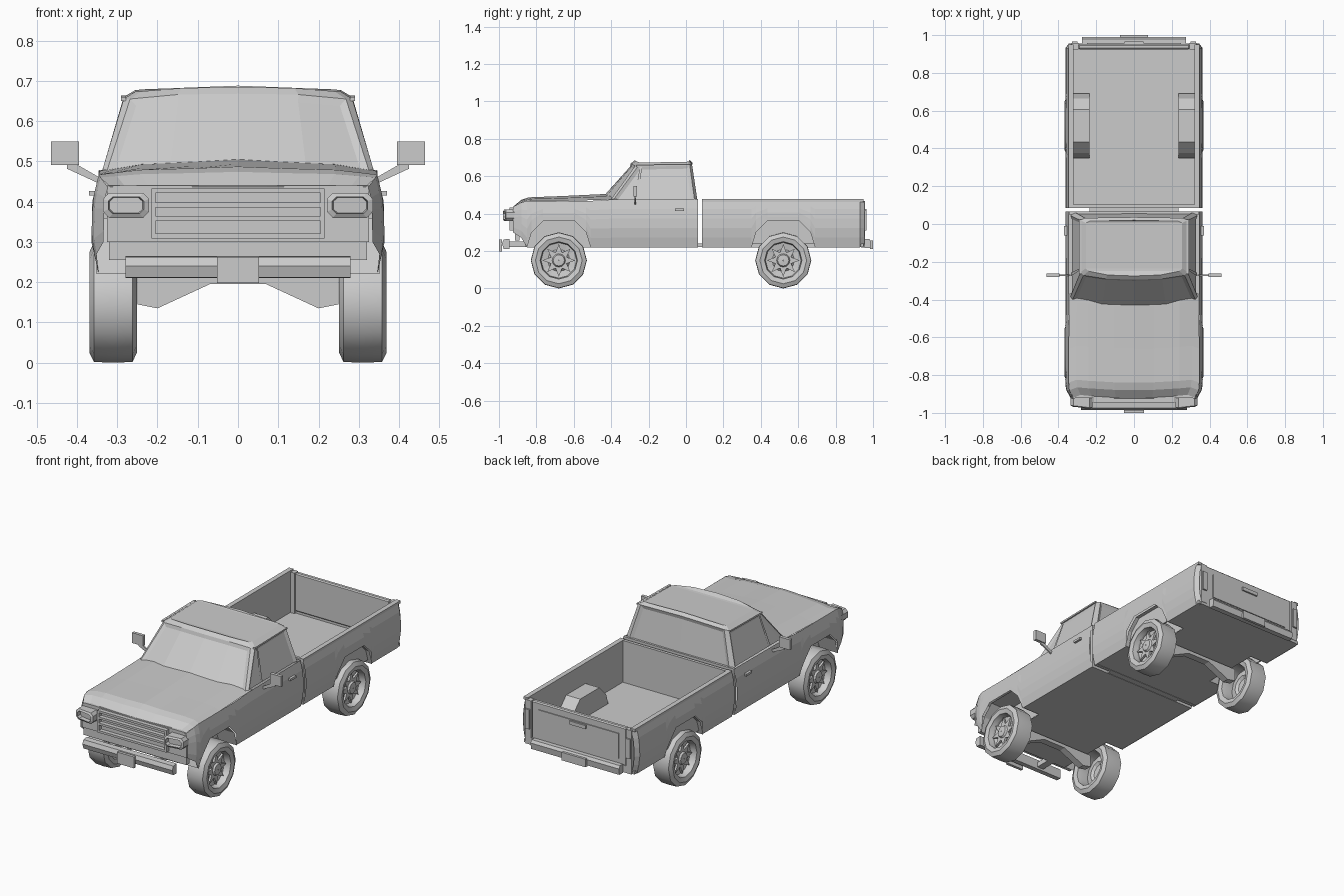
import bpy, bmesh, math
from mathutils import Vector

if "Cube" in bpy.data.objects:
    bpy.data.objects.remove(bpy.data.objects["Cube"])

WHEELS = (-0.68, 0.52)
ARCH = [(-.17, .22), (-.145, .30), (-.085, .36), (.085, .36), (.145, .30), (.17, .22)]


def mesh(name, verts, faces, mirror=False, bevel=0):
    me = bpy.data.meshes.new(name)
    me.from_pydata(verts, [], faces)
    bm = bmesh.new()
    bm.from_mesh(me)
    bmesh.ops.recalc_face_normals(bm, faces=bm.faces)
    bm.to_mesh(me)
    bm.free()
    ob = bpy.data.objects.new(name, me)
    bpy.context.collection.objects.link(ob)
    if bevel:
        b = ob.modifiers.new("bevel", 'BEVEL')
        b.width, b.segments = bevel, 1
    if mirror:
        ob.modifiers.new("mirror", 'MIRROR')
    return ob


def prism(name, prof, lo, hi, axis, **kw):
    """Extrude a 2D profile along x (profile y,z) or y (profile x,z)."""
    n = len(prof)
    put = (lambda p, d: (d, p[0], p[1])) if axis == 'x' else (lambda p, d: (p[0], d, p[1]))
    verts = [put(p, d) for d in (lo, hi) for p in prof]
    faces = [tuple(range(n)), tuple(range(n, 2 * n))]
    faces += [(i, (i + 1) % n, n + (i + 1) % n, n + i) for i in range(n)]
    return mesh(name, verts, faces, **kw)


def box(name, x, y, z, **kw):
    return prism(name, [(x[0], z[0]), (x[1], z[0]), (x[1], z[1]), (x[0], z[1])], y[0], y[1], 'y', **kw)


def grid(name, rows, **kw):
    n = len(rows[0])
    faces = [(r * n + c, r * n + c + 1, (r + 1) * n + c + 1, (r + 1) * n + c)
             for r in range(len(rows) - 1) for c in range(n - 1)]
    return mesh(name, [p for r in rows for p in r], faces, **kw)


def width(z):
    pts = [(.20, .342), (.24, .35), (.30, .364), (.40, .362), (.48, .343)]
    for (a, xa), (b, xb) in zip(pts, pts[1:]):
        if z <= b:
            return xa + (xb - xa) * (z - a) / (b - a)
    return pts[-1][1]


def side_panel(name, stations):
    rows = []
    for y, lo, hi, inset in stations:
        zs = [lo + (hi - lo) * t / 5 for t in range(6)]
        rows.append([(width(z) - inset, y, z) for z in zs])
    return grid(name, rows, mirror=True)


# Body sides with wheel arches
side_panel("cab_side", [(-.925, .30, .437, .03), (-.88, .27, .46, .006)]
           + [(WHEELS[0] + y, z, .468, 0) for y, z in ARCH]
           + [(-.40, .22, .475, 0), (.065, .22, .478, 0)])
side_panel("bed_side", [(.085, .22, .475, 0)]
           + [(WHEELS[1] + y, z, .475, 0) for y, z in ARCH]
           + [(.93, .22, .475, 0), (.955, .23, .465, .018)])

# Wheel housings: arch strip plus inner wall
for y0, tag in zip(WHEELS, ("front", "rear")):
    arch = [(y0 + y, z) for y, z in ARCH]
    n = len(arch)
    verts = [(x, y, z) for x in (.235, .352) for y, z in arch]
    mesh(tag + "_wheel_housing", verts,
         [tuple(range(n))] + [(i, i + 1, n + i + 1, n + i) for i in range(n - 1)], mirror=True)
    # Suspension crossmember
    half = [(.07, .195), (.2, .135), (.25, .145), (.25, .215)]
    prism(tag + "_crossmember", [(-x, z) for x, z in half[::-1]] + half, y0 - .02, y0 + .02, 'y')

# Hood with a centre crease and rounded leading edge
rows = []
for y, zc, ze, xe in [(-.925, .437, .437, .318), (-.88, .474, .46, .342), (-.84, .487, .467, .346),
                      (-.66, .494, .468, .346), (-.43, .505, .474, .344), (-.37, .505, .476, .344)]:
    half = [(xe * t, y + .02 * t * t, zc + (ze - zc) * k) for t, k in ((0, 0), (.3, .2), (.7, .4), (.88, .75))]
    half.append((xe, y, ze))
    rows.append([(-x, a, z) for x, a, z in half[:0:-1]] + half)
grid("hood", rows)

# Cab upper: belt, eave and roof rings, windows inset
rings = [
    [(0, -.445, .50), (.17, -.435, .495), (.325, -.40, .478), (.337, -.385, .478),
     (.337, .045, .478), (.31, .06, .478), (0, .063, .478)],
    [(0, -.295, .668), (.15, -.29, .666), (.268, -.272, .655), (.284, -.255, .655),
     (.284, .02, .66), (.26, .032, .665), (0, .036, .672)],
    [(0, -.275, .685), (.14, -.27, .682), (.24, -.25, .674), (.255, -.235, .673),
     (.255, .005, .677), (.235, .015, .679), (0, .02, .688)]]
verts, N = [], 12
for r in rings:
    verts += r + [(-x, y, z) for x, y, z in r[-2:0:-1]]
faces = [(k * N + i, k * N + (i + 1) % N, (k + 1) * N + (i + 1) % N, (k + 1) * N + i)
         for k in range(2) for i in range(N)]
t = 2 * N
faces += [(t + i, t + i + 1, t + 11 - i, t + 12 - i) for i in range(1, 5)]
faces += [(t, t + 1, t + 11), (t + 5, t + 6, t + 7)]
cab = mesh("cab_upper", verts, faces)
bm = bmesh.new()
bm.from_mesh(cab.data)
bm.faces.ensure_lookup_table()
for group in ((11, 10, 0, 1), (3,), (8,), (5, 6)):
    bm.faces.ensure_lookup_table()
    wall = [bm.faces[i] for i in group]
    bmesh.ops.inset_region(bm, faces=wall, thickness=.018, depth=-.008, use_even_offset=True)
bm.to_mesh(cab.data)
bm.free()
# Roof gutter and quarter window divider
prism("roof_gutter", [(-.265, .65), (.025, .656), (.025, .664), (-.265, .66)], .278, .291, 'x', mirror=True)
mesh("quarter_window_post", [(.333, -.275, .48), (.333, -.258, .48), (.288, -.235, .648), (.288, -.247, .648)],
     [(0, 1, 2, 3)], mirror=True)

# Cab back, floor and engine bay underside
box("cab_back", (-.345, .345), (.05, .065), (.22, .478))
box("floor_centre", (-.236, .236), (-.86, .95), (.222, .24))
box("floor_cab_side", (.23, .345), (-.51, .065), (.222, .24), mirror=True)
for tag, y in (("front", (.085, .35)), ("rear", (.69, .95))):
    box("bed_floor_" + tag, (.23, .345), y, (.222, .24), mirror=True)

# Bed interior walls and rails
box("bed_front_wall", (-.345, .345), (.085, .102), (.22, .475))
box("bed_inner_wall", (.322, .33), (.1, .935), (.24, .47), mirror=True)
box("bed_rail", (.32, .347), (.085, .95), (.462, .477), mirror=True)

# Tailgate, lamps and rear bumper
box("tailgate", (-.295, .295), (.925, .952), (.255, .47), bevel=.006)
box("tailgate_panel", (-.25, .25), (.95, .957), (.29, .43))
box("tailgate_handle", (-.05, .05), (.955, .966), (.405, .425))
box("rear_corner", (.295, .332), (.925, .957), (.235, .468), mirror=True)
box("tail_lamp", (.3, .327), (.955, .966), (.31, .42), mirror=True)
box("rear_sill", (-.33, .33), (.935, .955), (.22, .26))
prism("rear_bumper", [(.955, .265), (.98, .265), (.99, .25), (.985, .215), (.955, .215)], -.275, .275, 'x')
box("rear_plate", (-.075, .075), (.985, 1.0), (.21, .255))

# Nose: panel, grille bars and surround
box("nose_panel", (-.325, .325), (-.922, -.905), (.30, .44))
box("front_apron", (-.32, .32), (-.915, -.89), (.255, .31))
for i, z in enumerate((.315, .358, .392, .427)):
    box("grille_bar_%d" % i, (-.215, .215), (-.945, -.915), (z - .006, z + .006))
box("grille_side", (.205, .215), (-.945, -.915), (.309, .433), mirror=True)

# Headlamps: chamfered frame with sunken lens
cx, cz = .278, .391
oct_pts = [(-1, -.5), (-.75, -1), (.75, -1), (1, -.5), (1, .5), (.75, 1), (-.75, 1), (-1, .5)]
levels = [(.057, .031, -.91), (.057, .031, -.972), (.044, .021, -.978), (.041, .019, -.955)]
verts = [(cx + a * w, y + (.01 if a > 0 else 0), cz + b * h) for w, h, y in levels for a, b in oct_pts]
faces = [(k * 8 + i, k * 8 + (i + 1) % 8, k * 8 + 8 + (i + 1) % 8, k * 8 + 8 + i)
         for k in range(3) for i in range(8)]
mesh("headlamp", verts, faces + [tuple(range(24, 32))], mirror=True)

# Front bumper and plate
prism("front_bumper", [(-.945, .265), (-.975, .262), (-.984, .24), (-.975, .212), (-.945, .21)], -.28, .28, 'x')
box("bumper_bracket", (.12, .16), (-.95, -.86), (.222, .25), mirror=True)
box("front_plate", (-.052, .052), (-1.0, -.984), (.198, .262))

# Mirrors and door handles
box("door_mirror", (.395, .464), (-.28, -.262), (.491, .549), mirror=True)
prism("mirror_arm", [(.335, .455), (.345, .445), (.425, .482), (.425, .495), (.405, .495)],
      -.276, -.268, 'y', mirror=True)
box("door_handle", (.355, .37), (-.06, -.01), (.415, .427), mirror=True)


# Wheels: lathed 12-sided tyre, dish and star spokes
def lathe(name, prof, y, z, n=12):
    verts = [(x, y + r * math.sin(2 * math.pi * i / n), z + r * math.cos(2 * math.pi * i / n))
             for i in range(n) for x, r in prof]
    m = len(prof)
    faces = [(i * m + k, i * m + k + 1, (i + 1) % n * m + k + 1, (i + 1) % n * m + k)
             for i in range(n) for k in range(m - 1)]
    return mesh(name, verts, faces, mirror=True)


for y0, tag in zip(WHEELS, ("front", "rear")):
    zc = .15
    tyre = lathe(tag + "_tyre", [(.335, .095), (.362, .1), (.369, .125), (.358, .148), (.31, .15),
                                 (.262, .148), (.251, .125), (.258, .1), (.285, .095), (.335, .095)], y0, zc)
    lathe(tag + "_wheel_dish", [(.325, .096), (.318, .06), (.335, .04), (.352, .03), (.354, .002)], y0, zc)
    star = [(y0 + r * math.sin(math.pi * i / 8), zc + r * math.cos(math.pi * i / 8))
            for i in range(16) for r in [(.088, .045)[i % 2]]]
    prism(tag + "_wheel_spokes", star, .33, .342, 'x', mirror=True)
    bpy.context.view_layer.objects.active = tyre
    tyre.select_set(True)
    bpy.ops.object.shade_smooth_by_angle(angle=math.radians(35))
    tyre.select_set(False)
